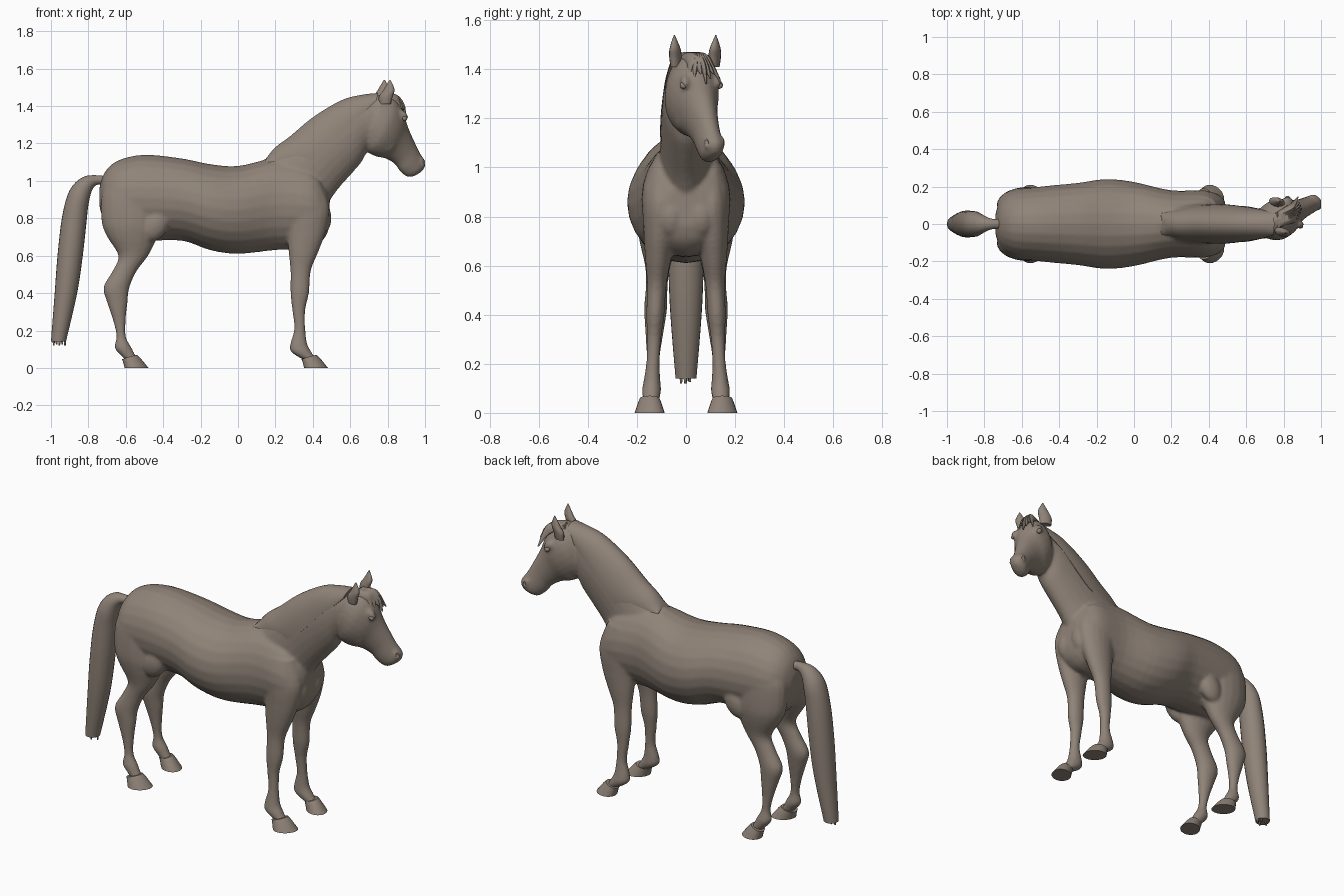
import bpy, bmesh, math
from mathutils import Vector, Matrix

cube = bpy.data.objects.get("Cube")
if cube:
    bpy.data.objects.remove(cube)

COLOUR = (.28, .23, .19, 1)
coat = bpy.data.materials.new("taupe_coat")
coat.use_nodes = True
coat.diffuse_color = COLOUR
coat.node_tree.nodes["Principled BSDF"].inputs["Base Color"].default_value = COLOUR

HEAD_YAW = math.radians(25)
HEAD_SIDE = Vector((-math.sin(HEAD_YAW), math.cos(HEAD_YAW), 0))


def head_y(x, z):
    """Sideways position of the turned head's middle plane."""
    return (x - .72) * math.tan(HEAD_YAW)


def middle(x, z):
    return 0


def spline(rows, steps):
    """Smooth a list of sections with a Catmull-Rom curve."""
    result = []
    last = len(rows) - 1
    for i in range(last):
        before, start, end, after = (Vector(rows[max(0, min(last, i + k))])
                                     for k in (-1, 0, 1, 2))
        leave, arrive = (end - before) / 2, (after - start) / 2
        for step in range(steps):
            t = step / steps
            blend = t * t * (3 - 2 * t)
            result.append(start.lerp(end, blend) + leave * t * (1 - t) ** 2
                          - arrive * t * t * (1 - t))
    return result + [Vector(rows[last])]


def loft(bm, rows, width, y=middle, yaw=0, half=False, steps=4, sides=24):
    """Skin oval sections, each spanning two edge points (x, z, x, z).
    Half width is a fraction of the span, or the section's fifth value."""
    rings = []
    across = Vector((-math.sin(yaw), math.cos(yaw), 0))
    for x1, z1, x2, z2, *own_width in spline(rows, steps):
        a, b = Vector((x1, y(x1, z1), z1)), Vector((x2, y(x2, z2), z2))
        w = own_width[0] if own_width else width((a - b).length)
        if half:
            centre, axis, sweep, parts = b, a - b, math.pi, sides - 1
        else:
            centre, axis, sweep, parts = (a + b) / 2, (a - b) / 2, math.tau, sides
        ring = []
        for k in range(sides):
            angle = sweep * k / parts
            ring.append(bm.verts.new(centre + axis * math.sin(angle)
                                     + across * w * math.cos(angle)))
        rings.append(ring)
    faces = [bm.faces.new(rings[0]), bm.faces.new(rings[-1])]
    for ring, following in zip(rings, rings[1:]):
        for k in range(sides):
            n = (k + 1) % sides
            faces.append(bm.faces.new((ring[k], ring[n], following[n], following[k])))
    bmesh.ops.recalc_face_normals(bm, faces=faces)


def ratio(amount, base=0):
    return lambda span: base + amount * span


def ball(bm, centre, radii, tilt=0):
    matrix = (Matrix.Translation(centre) @ Matrix.Rotation(tilt, 4, 'Y')
              @ Matrix.Diagonal((*radii, 1)))
    bmesh.ops.create_uvsphere(bm, u_segments=20, v_segments=12, radius=1, matrix=matrix)


def on_head(x, z, offset):
    """Point beside the middle plane of the head."""
    return Vector((x, head_y(x, z), z)) + HEAD_SIDE * offset


def finish(bm, name, angle=50):
    mesh = bpy.data.meshes.new(name)
    bm.to_mesh(mesh)
    bm.free()
    mesh.materials.append(coat)
    ob = bpy.data.objects.new(name, mesh)
    bpy.context.collection.objects.link(ob)
    bpy.ops.object.select_all(action='DESELECT')
    ob.select_set(True)
    bpy.context.view_layer.objects.active = ob
    bpy.ops.object.shade_smooth_by_angle(angle=math.radians(angle))
    return ob


# Torso from rump to chest: x, top, bottom, half width
body = bmesh.new()
torso = [(-.74, .97, .86, .06), (-.71, 1.05, .77, .13), (-.64, 1.11, .7, .18),
         (-.5, 1.14, .68, .2), (-.3, 1.12, .68, .22), (-.15, 1.09, .63, .24),
         (0, 1.08, .61, .225), (.2, 1.12, .63, .18), (.38, 1.09, .64, .18),
         (.46, 1, .69, .145), (.49, .93, .76, .08)]
loft(body, [(x, top, x, low, w) for x, top, low, w in torso], None)

# Neck and head, from crest or forehead to throat or jaw
loft(body, [(.04, 1.08, .4, .74), (.15, 1.12, .47, .86), (.26, 1.21, .53, .95),
            (.4, 1.33, .6, 1.03), (.55, 1.42, .66, 1.1), (.67, 1.45, .7, 1.17),
            (.76, 1.45, .76, 1.2)], ratio(.28))
loft(body, [(.74, 1.46, .67, 1.22), (.82, 1.45, .69, 1.16), (.87, 1.39, .74, 1.13),
            (.9, 1.3, .79, 1.12), (.94, 1.21, .84, 1.09), (.97, 1.15, .87, 1.05),
            (1, 1.1, .91, 1.02), (.99, 1.06, .95, 1.03)],
     ratio(.33), head_y, HEAD_YAW)

# Legs from thigh or shoulder to pastern: height, back, front
hind_leg = [(1, -.69, -.46), (.92, -.73, -.42), (.78, -.73, -.41), (.7, -.7, -.43),
            (.6, -.64, -.48), (.52, -.67, -.54), (.43, -.72, -.58), (.35, -.7, -.59),
            (.26, -.67, -.6), (.17, -.65, -.6), (.11, -.66, -.57), (.07, -.63, -.55),
            (.04, -.6, -.53)]
foreleg = [(1, .26, .44), (.86, .24, .49), (.73, .26, .47), (.62, .27, .43),
           (.52, .28, .39), (.4, .28, .38), (.31, .29, .36), (.21, .3, .36),
           (.13, .28, .37), (.09, .28, .39), (.06, .32, .41), (.04, .36, .43)]
for s in (-1, 1):
    for leg in (hind_leg, foreleg):
        loft(body, [(front, z, back, z) for z, back, front in leg], ratio(.25, .012),
             lambda x, z: s * (.145 - z / 20), sides=18)

    # Chest, stifle, cheek, brow and nostril muscles
    ball(body, (.44, .06 * s, .8), (.06, .06, .09))
    ball(body, (-.44, .15 * s, .77), (.07, .05, .1), .5)
    ball(body, on_head(.77, 1.23, .05 * s), (.06, .03, .08))
    ball(body, on_head(.85, 1.35, .07 * s), (.036, .02, .025), .8)
    ball(body, on_head(.97, 1.1, .03 * s), (.02, .016, .03), -.4)

# Blend the parts into one skin
skin = finish(body, "body")
remesh = skin.modifiers.new("blend", 'REMESH')
remesh.mode = 'VOXEL'
remesh.voxel_size = .009
remesh.use_smooth_shade = True
soften = skin.modifiers.new("soften", 'SMOOTH')
soften.factor = .5
soften.iterations = 6

# Nostrils hollowed out of the muzzle
hollow = bmesh.new()
for s in (-1, 1):
    ball(hollow, on_head(.98, 1.1, .046 * s), (.01, .012, .018), -.4)
cutter = finish(hollow, "nostril_cutter")
cutter.hide_render = True
cut = skin.modifiers.new("nostrils", 'BOOLEAN')
cut.operation = 'DIFFERENCE'
cut.object = cutter
bpy.context.view_layer.objects.active = skin
for name in [modifier.name for modifier in skin.modifiers]:
    bpy.ops.object.modifier_apply(modifier=name)
bpy.data.objects.remove(cutter)

for label, s in (("right", -1), ("left", 1)):
    # Eyes
    eye = bmesh.new()
    ball(eye, on_head(.855, 1.335, .08 * s), (.017, .015, .014), .6)
    finish(eye, label + "_eye")

    # Hooves with flat soles and splayed toes
    for place, x in (("front", 0), ("hind", -.96)):
        hoof = bmesh.new()
        loft(hoof, [(.42 + x, .07, .34 + x, .045), (.44 + x, .05, .345 + x, .035),
                    (.48 + x, 0, .355 + x, 0)],
             ratio(.5), lambda px, z: .148 * s, .2 * s, steps=2)
        finish(hoof, f"{label}_{place}_hoof", 35)

    # Pointed ears
    ear = bmesh.new()
    shift = -.015 * s
    loft(ear, [(.8 + shift, 1.41, .74 + shift, 1.41), (.81 + shift, 1.45, .74 + shift, 1.45),
               (.82 + shift, 1.49, .76 + shift, 1.48), (.8 + shift, 1.54, .795 + shift, 1.54)],
         ratio(.4), lambda x, z: .037 + s * (.08 + (z - 1.45) / 20), HEAD_YAW, sides=14)
    finish(ear, label + "_ear")

# Mane draped over both sides of the crest
mane = bmesh.new()
loft(mane, [(.15, 1.12, .14, 1.09), (.2, 1.18, .27, 1.1), (.28, 1.24, .4, 1.11),
            (.4, 1.34, .5, 1.19), (.55, 1.43, .6, 1.3), (.66, 1.46, .68, 1.37),
            (.75, 1.47, .74, 1.43)], ratio(.3, .05), half=True)
finish(mane, "mane")

# Forelock of tapering tufts spread over the brow
forelock = bmesh.new()
for k in range(7):
    fan = k / 3 - 1
    back, drop = .02 * abs(fan), .02 * (k % 3)
    loft(forelock, [(.79, 1.47, .75, 1.44), (.85, 1.46, .81, 1.42),
                    (.89 - back, 1.41, .86 - back, 1.4),
                    (.9 - back, 1.34 + drop, .893 - back, 1.34 + drop)],
         ratio(.3), lambda x, z: head_y(x, z) + fan * (.02 + .4 * (1.47 - z)),
         HEAD_YAW, sides=8)
finish(forelock, "forelock")

# Tail, arched at the root with a ragged tip
tail = bmesh.new()
loft(tail, [(-.69, 1.02, -.7, .97), (-.75, 1.03, -.75, .98), (-.83, 1.02, -.78, .95),
            (-.9, .95, -.8, .87), (-.94, .81, -.81, .78), (-.965, .6, -.83, .6),
            (-.98, .4, -.86, .4), (-1, .14, -.92, .14)], ratio(.53))
for k in range(5):
    x, tip = .015 * k - .985, .12 + .006 * (k % 2)
    loft(tail, [(x - .012, .2, x + .012, .2), (x - .004, tip, x + .004, tip)],
         ratio(.5), lambda px, z: .02 * math.sin(k * 2.4), sides=8)
finish(tail, "tail")
